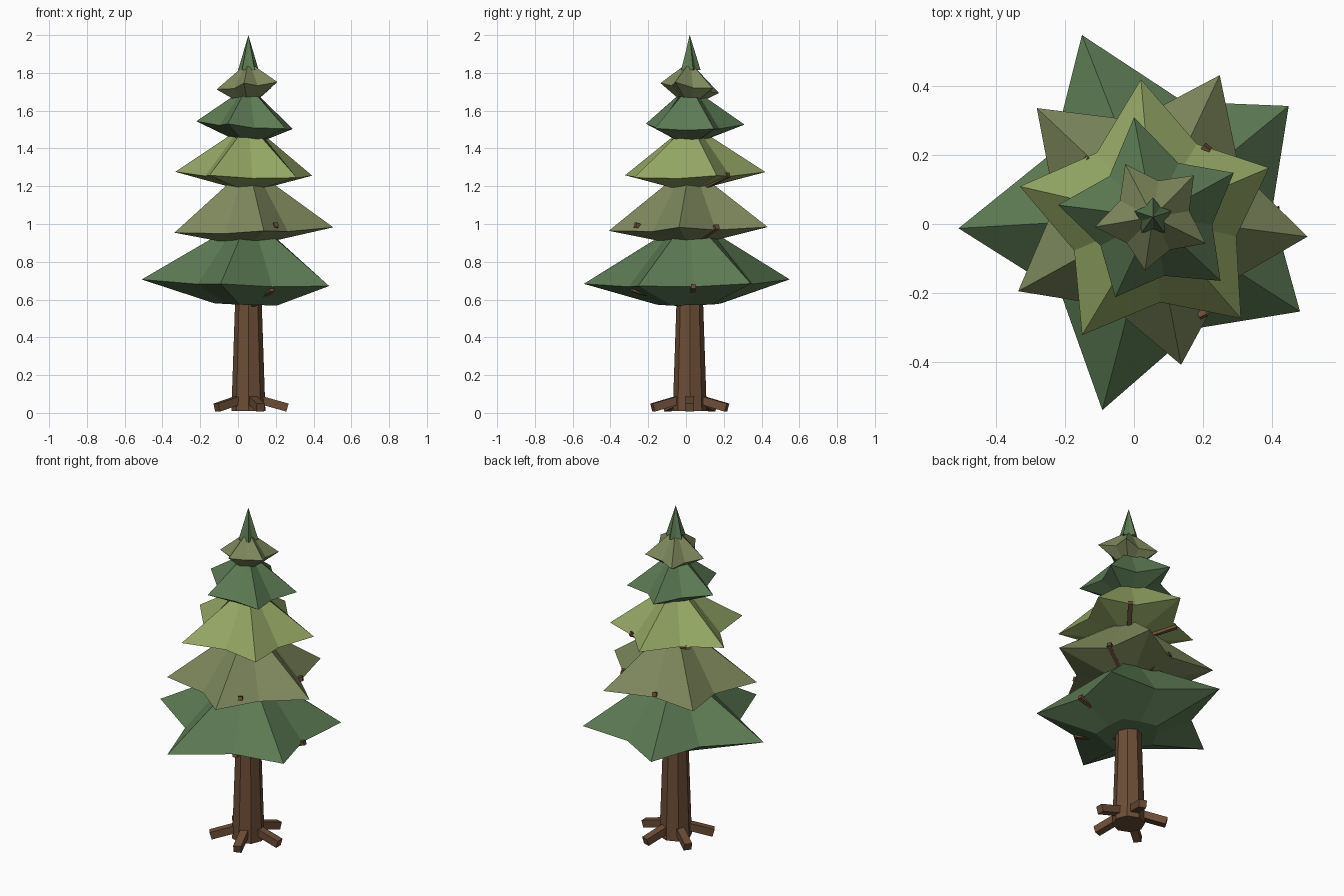
import bpy, bmesh
from math import cos, sin, radians, pi
from mathutils import Vector

if "Cube" in bpy.data.objects:
    bpy.data.objects.remove(bpy.data.objects["Cube"])

AXIS = Vector((0.055, 0.02, 0))   # the trunk axis sits slightly off centre


def material(name, rgb):
    m = bpy.data.materials.new(name)
    m.diffuse_color = (*rgb, 1)
    m.use_nodes = True
    m.node_tree.nodes["Principled BSDF"].inputs["Base Color"].default_value = m.diffuse_color
    return m


BARK = material("bark", (0.15, 0.075, 0.038))
PINE = material("pine_green", (0.11, 0.20, 0.09))
OLIVE = material("olive_green", (0.21, 0.25, 0.11))
LIME = material("light_green", (0.30, 0.39, 0.13))


def loft(name, rings, mat):
    """Join equal-length rings of points into a closed solid; a one-point last ring is an apex."""
    bm = bmesh.new()
    vs = [[bm.verts.new(p) for p in ring] for ring in rings]
    for a, b in zip(vs, vs[1:]):
        n = len(a)
        for i in range(n):
            j = (i + 1) % n
            if len(b) == 1:
                bm.faces.new((a[i], a[j], b[0]))
            else:
                bm.faces.new((a[i], a[j], b[j], b[i]))
    bm.faces.new(vs[0][::-1])
    if len(vs[-1]) > 2:
        bm.faces.new(vs[-1])
    bmesh.ops.recalc_face_normals(bm, faces=bm.faces)
    me = bpy.data.meshes.new(name)
    bm.to_mesh(me)
    bm.free()
    me.materials.append(mat)
    ob = bpy.data.objects.new(name, me)
    bpy.context.collection.objects.link(ob)
    return ob


def polar(r, deg, z):
    a = radians(deg)
    return AXIS + Vector((r * cos(a), r * sin(a), z))


def circle(r, z, n):
    return [polar(r, 360 * i / n, z) for i in range(n)]


def star(radii, inner, phase, z, tilt=(0, 0), valley_drop=0):
    """Five tips with valleys between, on a slightly tilted plane."""
    pts = []
    for i in range(10):
        r = inner if i % 2 else radii[i // 2]
        p = polar(r, phase + 36 * i, z - valley_drop * (i % 2))
        d = p - AXIS
        p.z += d.x * tilt[0] + d.y * tilt[1]
        pts.append(p)
    return pts


def stick(name, angle, start, end, width):
    """Square bar running outward from the trunk; start and end are (radius, height)."""
    a = radians(angle)
    side = Vector((-sin(a), cos(a), 0)) * width / 2
    p, q = polar(start[0], angle, start[1]), polar(end[0], angle, end[1])
    up = (q - p).normalized().cross(side)
    if up.z < 0:
        up = -up
    loft(name, [[c + side + up, c - side + up, c - side - up, c + side - up] for c in (p, q)], BARK)


# trunk
loft("trunk", [circle(0.09, 0.01, 8), circle(0.07, 0.6, 8), circle(0.025, 1.65, 8)], BARK)

# roots
for i in range(5):
    stick(f"root_{i + 1}", 72 * i, (0.04, 0.075), (0.207, 0.028), 0.044)

# foliage tiers: material, tip radii, first tip angle, tip height, tilt,
# (bottom radius, height), (top radius, height)
tiers = [
    (PINE, (0.51, 0.568, 0.566, 0.58, 0.508), 39.3, 0.69, (-0.03, 0.02), (0.18, 0.575), (0.14, 0.95)),
    (OLIVE, (0.453, 0.456, 0.463, 0.447, 0.437), -7.2, 0.97, (0.03, 0.02), (0.14, 0.908), (0.105, 1.23)),
    (LIME, (0.367, 0.402, 0.397, 0.40, 0.39), 23.0, 1.262, (-0.03, 0.03), (0.11, 1.195), (0.08, 1.48)),
    (PINE, (0.268, 0.295, 0.278, 0.257, 0.27), 28.7, 1.522, (-0.08, 0), (0.085, 1.445), (0.055, 1.69)),
    (OLIVE, (0.17, 0.174, 0.171, 0.157, 0.172), 45.5, 1.725, (0.1, -0.15), (0.05, 1.648), (0.03, 1.835)),
]
for k, (mat, radii, phase, z, tilt, low, high) in enumerate(tiers):
    inner = 0.635 * sum(radii) / 5
    loft(f"foliage_tier_{k + 1}", [
        star([low[0]] * 5, low[0] * 0.85, phase, low[1], tilt),
        star(radii, inner, phase, z, tilt, 0.012),
        star([high[0]] * 5, high[0] * 0.88, phase, high[1], tilt),
    ], mat)

# pointed treetop
loft("treetop", [star([0.057] * 5, 0.038, 18, 1.815), [polar(0, 0, 2.0)]], PINE)

# branch stubs poking out through the foliage: angle, end radius, end height
stubs = [(3, 0.365, 0.67), (-68, 0.33, 0.655), (29, 0.30, 0.985), (101, 0.29, 0.98),
         (-63, 0.325, 0.995), (52, 0.26, 1.26), (140, 0.26, 1.26)]
for i, (ang, r, z) in enumerate(stubs):
    stick(f"branch_{i + 1}", ang, (0.03, z - 0.09), (r, z), 0.025)
